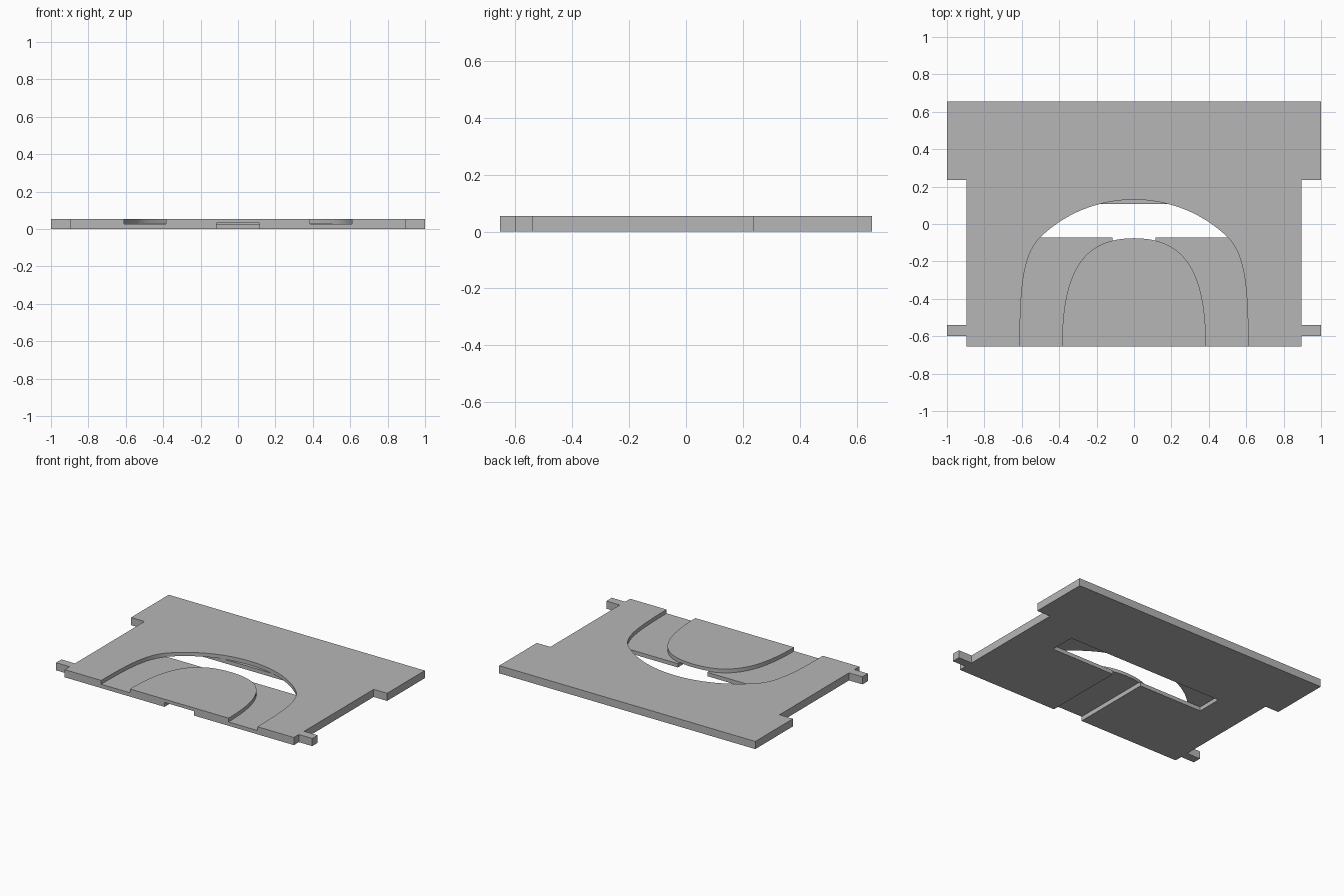
import bpy
import bmesh
from mathutils import Vector
from mathutils.geometry import interpolate_bezier

cube = bpy.data.objects.get("Cube")
if cube:
    bpy.data.objects.remove(cube, do_unlink=True)

THICK = 0.054    # plate thickness
FLOOR = 0.027    # height of the groove floor
FRONT = -0.655

grey = bpy.data.materials.new("plain grey")
grey.use_nodes = True
grey.diffuse_color = (0.47, 0.47, 0.47, 1)
grey.node_tree.nodes["Principled BSDF"].inputs["Base Color"].default_value = (0.47, 0.47, 0.47, 1)


def prism(name, outline, z0, z1):
    """Extrude a closed flat outline from z0 to z1."""
    bm = bmesh.new()
    face = bm.faces.new([bm.verts.new((x, y, z0)) for x, y in outline])
    top = bmesh.ops.extrude_face_region(bm, geom=[face])["geom"]
    bmesh.ops.translate(bm, vec=(0, 0, z1 - z0),
                        verts=[v for v in top if isinstance(v, bmesh.types.BMVert)])
    bmesh.ops.recalc_face_normals(bm, faces=bm.faces)
    mesh = bpy.data.meshes.new(name)
    bm.to_mesh(mesh)
    bm.free()
    mesh.materials.append(grey)
    obj = bpy.data.objects.new(name, mesh)
    bpy.context.collection.objects.link(obj)
    return obj


def mirrored(half):
    """Complete a right-hand outline with its left-hand twin."""
    return half + [(-x, y) for x, y in reversed(half) if abs(x) > 1e-5]


def rectangle(x, y0, y1):
    return [(x, y0), (x, y1), (-x, y1), (-x, y0)]


def arch(*segments):
    """Right half sampled from apex to foot, returned as a full arch from left to right."""
    half = []
    for seg in segments:
        pts = interpolate_bezier(*[Vector((x, y, 0)) for x, y in seg], 24)
        half += [(p.x, p.y) for p in pts][1 if half else 0:]
    half.append((half[-1][0], FRONT - 0.1))
    return [(-x, y) for x, y in reversed(half[1:])] + half


# Plate with wide shoulders at the back and small side tabs near the front
plate = prism("plate", mirrored([
    (0.895, FRONT), (0.895, -0.6), (1, -0.6), (1, -0.54), (0.895, -0.54),
    (0.895, 0.235), (1, 0.235), (1, 0.655)]), 0, THICK)

# Arched groove around the raised tongue
outer = arch([(0, 0.13), (0.187, 0.13), (0.365, 0.06), (0.5, -0.07)],
             [(0.5, -0.07), (0.59, -0.16), (0.61, -0.32), (0.61, FRONT)])
inner = arch([(0, -0.076), (0.27, -0.076), (0.385, -0.25), (0.385, FRONT)])
cutters = [
    prism("groove_cutter", outer + inner[::-1], FLOOR, THICK + 0.1),
    # Slot pocket opening from below
    prism("slot_cutter", rectangle(0.61, -0.073, 0.107), -0.1, FLOOR + 0.001),
    # Channel under the tongue, open to the front
    prism("channel_cutter", rectangle(0.115, FRONT - 0.1, -0.06), -0.1, 0.031),
]

bpy.context.view_layer.objects.active = plate
for cutter in cutters:
    cutter.hide_render = True
    mod = plate.modifiers.new(cutter.name, "BOOLEAN")
    mod.operation = "DIFFERENCE"
    mod.solver = "EXACT"
    mod.object = cutter
    bpy.ops.object.modifier_apply(modifier=mod.name)
    bpy.data.objects.remove(cutter, do_unlink=True)

# Smooth the curved walls, keep the edges crisp
bpy.ops.object.select_all(action="DESELECT")
plate.select_set(True)
bpy.ops.object.shade_smooth_by_angle(angle=0.5)
